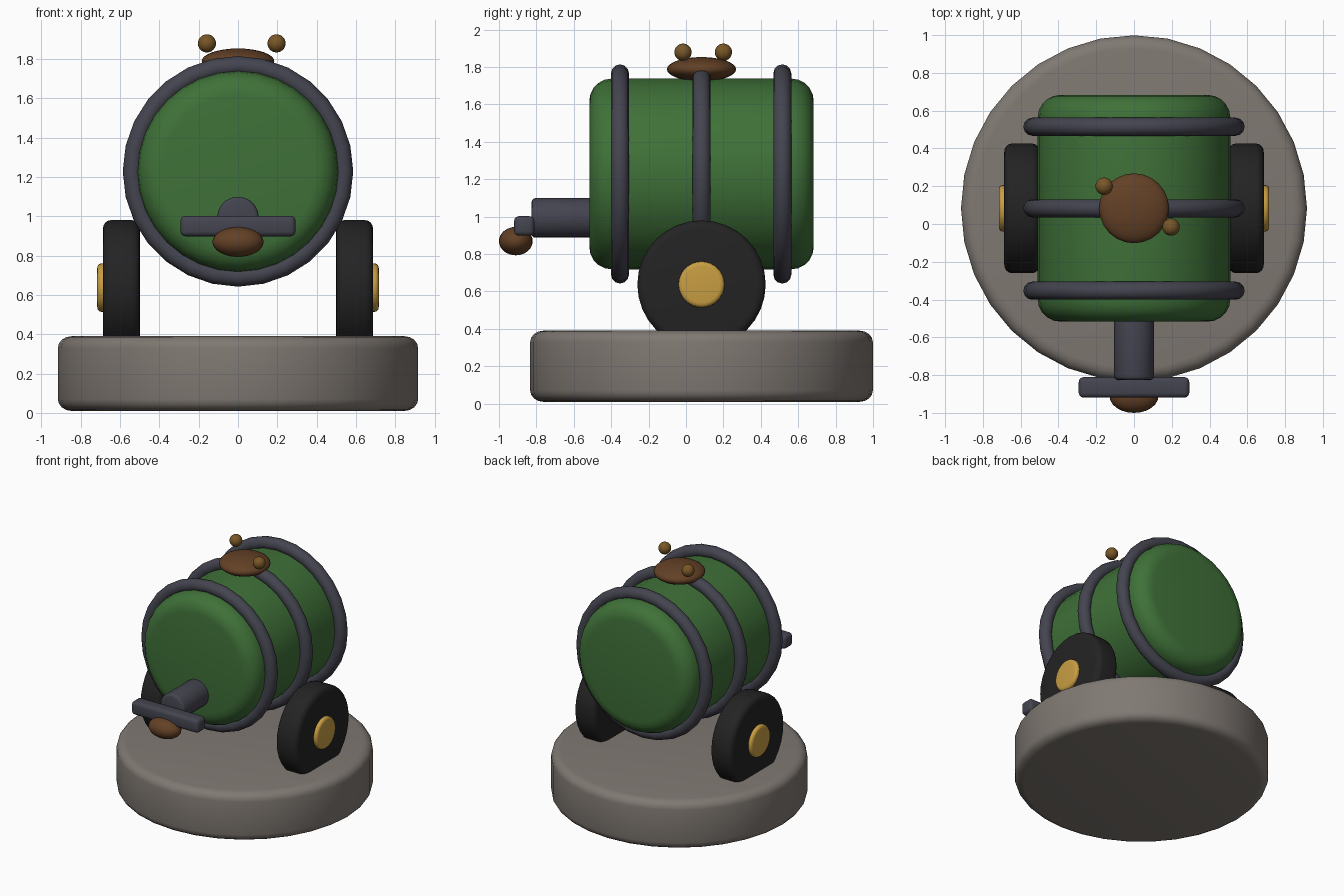
import bpy, bmesh, math
from mathutils import Matrix, Vector

if "Cube" in bpy.data.objects:
    bpy.data.objects.remove(bpy.data.objects["Cube"])


def material(name, rgb):
    m = bpy.data.materials.new(name)
    m.diffuse_color = (*rgb, 1)
    m.use_nodes = True
    m.node_tree.nodes["Principled BSDF"].inputs["Base Color"].default_value = m.diffuse_color
    return m


STONE = material("grey stone", (0.215, 0.19, 0.17))
GREEN = material("green paint", (0.05, 0.165, 0.04))
IRON = material("dark iron", (0.058, 0.058, 0.08))
RUBBER = material("black rubber", (0.017, 0.017, 0.017))
BRASS = material("brass", (0.58, 0.34, 0.055))
WOOD = material("brown wood", (0.125, 0.052, 0.019))
KNOB = material("golden brown", (0.19, 0.095, 0.02))

TURN = {"X": Matrix.Rotation(math.pi / 2, 4, "Y"),
        "Y": Matrix.Rotation(-math.pi / 2, 4, "X"),
        "Z": Matrix.Identity(4)}
MID = 0.083  # depth of the axle line


def finish(name, bm, mat, angle=40):
    bmesh.ops.recalc_face_normals(bm, faces=bm.faces)
    me = bpy.data.meshes.new(name)
    bm.to_mesh(me)
    bm.free()
    me.materials.append(mat)
    ob = bpy.data.objects.new(name, me)
    bpy.context.collection.objects.link(ob)
    bpy.ops.object.select_all(action="DESELECT")
    ob.select_set(True)
    bpy.context.view_layer.objects.active = ob
    bpy.ops.object.shade_smooth_by_angle(angle=math.radians(angle))
    return ob


def lathe(name, profile, axis, centre, mat, sides=32):
    """Capped solid of revolution from (radius, height) pairs."""
    bm = bmesh.new()
    place = Matrix.Translation(centre) @ TURN[axis]
    rings = []
    for r, h in profile:
        rings.append([bm.verts.new(place @ Vector((
            r * math.cos(2 * math.pi * i / sides),
            r * math.sin(2 * math.pi * i / sides), h))) for i in range(sides)])
    for a, b in zip(rings, rings[1:]):
        for i in range(sides):
            j = (i + 1) % sides
            bm.faces.new((a[i], a[j], b[j], b[i]))
    bm.faces.new(rings[0])
    bm.faces.new(rings[-1])
    return finish(name, bm, mat)


def rounded(radius, half, br, bh, steps=4):
    """Half-profile mirrored into a cylinder with elliptical rounded rims."""
    top = []
    for i in range(steps + 1):
        t = math.pi / 2 * i / steps
        top.append((radius - br + br * math.cos(t), half - bh + bh * math.sin(t)))
    return [(r, -h) for r, h in reversed(top)] + top


def ball(name, centre, radii, mat):
    bm = bmesh.new()
    bmesh.ops.create_uvsphere(bm, u_segments=24, v_segments=16, radius=1,
                              matrix=Matrix.Translation(centre) @ Matrix.Diagonal((*radii, 1)))
    return finish(name, bm, mat, 60)


def hoop(name, y):
    bm = bmesh.new()
    major, minor, n, m = 0.538, 0.048, 28, 12
    grid = []
    for i in range(n):
        a = 2 * math.pi * i / n
        row = []
        for k in range(m):
            b = 2 * math.pi * k / m
            r = major + minor * math.cos(b)
            row.append(bm.verts.new((r * math.sin(a), y + minor * math.sin(b),
                                     1.228 + r * math.cos(a))))
        grid.append(row)
    for i in range(n):
        for k in range(m):
            p, q, l = grid[i], grid[(i + 1) % n], (k + 1) % m
            bm.faces.new((p[k], q[k], q[l], p[l]))
    return finish(name, bm, IRON, 60)


# Round stone plinth
lathe("plinth", rounded(0.916, 0.19, 0.07, 0.06), "Z", (0, MID, 0.2), STONE)

# Barrel body and its hoops
lathe("barrel", rounded(0.51, 0.6, 0.12, 0.12, 5), "Y", (0, MID, 1.228), GREEN)
for label, y in (("front", -0.353), ("middle", MID), ("back", 0.515)):
    hoop(label + "_hoop", y)

# Wheels with brass hubs
for label, s in (("left", -1), ("right", 1)):
    lathe(label + "_wheel", rounded(0.343, 0.094, 0.045, 0.04), "X",
          (s * 0.593, MID, 0.637), RUBBER)
    lathe(label + "_hub", rounded(0.123, 0.06, 0.025, 0.02), "X",
          (s * 0.656, MID, 0.637), BRASS)

# Tap spout, crossbar and plug
lathe("tap_spout", rounded(0.106, 0.2, 0.02, 0.02, 3), "Y", (0, -0.625, 0.993), IRON, 20)
bm = bmesh.new()
bmesh.ops.create_cube(bm, size=1, matrix=Matrix.Translation((0, -0.865, 0.95))
                      @ Matrix.Diagonal((0.585, 0.108, 0.104, 1)))
bmesh.ops.bevel(bm, geom=bm.edges[:], offset=0.025, segments=3, profile=0.5, affect="EDGES")
finish("tap_crossbar", bm, IRON)
ball("tap_plug", (0, -0.91, 0.869), (0.13, 0.09, 0.076), WOOD)

# Lid on top with two little knobs
ball("lid", (0, MID, 1.788), (0.185, 0.185, 0.065), WOOD)
ball("left_knob", (-0.158, 0.2, 1.879), (0.046,) * 3, KNOB)
ball("right_knob", (0.196, -0.016, 1.879), (0.046,) * 3, KNOB)
